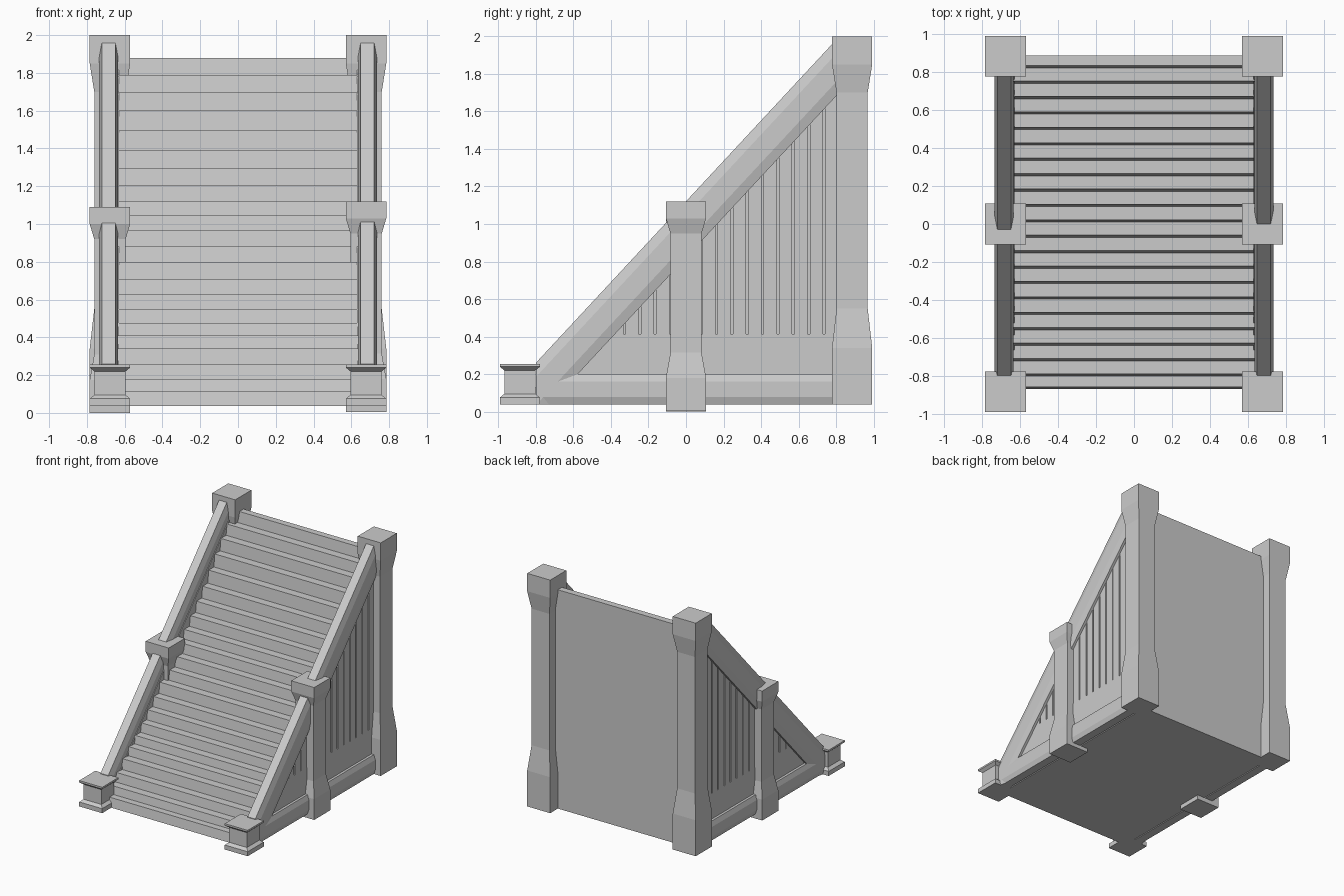
import bpy
import bmesh

cube = bpy.data.objects.get("Cube")
if cube:
    bpy.data.objects.remove(cube, do_unlink=True)

grey = bpy.data.materials.new("stone grey")
grey.use_nodes = True
grey.diffuse_color = (0.6, 0.6, 0.6, 1)
grey.node_tree.nodes["Principled BSDF"].inputs["Base Color"].default_value = (0.6, 0.6, 0.6, 1)


def loft(name, rings, floor=None):
    """Skin matching rings of points, cap both ends, optionally trim below floor."""
    bm = bmesh.new()
    loops = [[bm.verts.new(p) for p in ring] for ring in rings]
    n = len(loops[0])
    for a, b in zip(loops, loops[1:]):
        for i in range(n):
            j = (i + 1) % n
            bm.faces.new((a[i], a[j], b[j], b[i]))
    bm.faces.new(loops[0][::-1])
    bm.faces.new(loops[-1])
    if floor is not None:
        bmesh.ops.bisect_plane(bm, geom=bm.verts[:] + bm.edges[:] + bm.faces[:],
                               plane_co=(0, 0, floor), plane_no=(0, 0, 1), clear_inner=True)
        bmesh.ops.holes_fill(bm, edges=[e for e in bm.edges if e.is_boundary])
    bmesh.ops.recalc_face_normals(bm, faces=bm.faces[:])
    mesh = bpy.data.meshes.new(name)
    bm.to_mesh(mesh)
    bm.free()
    mesh.materials.append(grey)
    obj = bpy.data.objects.new(name, mesh)
    bpy.context.collection.objects.link(obj)
    return obj


def slab(name, outline, x0, x1):
    """Extrude a (y, z) outline between two x positions."""
    return loft(name, [[(x, y, z) for y, z in outline] for x in (x0, x1)])


def post(name, x, y, profile):
    """Square post from (height, half width) pairs."""
    corners = ((-1, -1), (1, -1), (1, 1), (-1, 1))
    loft(name, [[(x + i * w, y + j * w, z) for i, j in corners] for z, w in profile])


SLOPE = 1.076
BASE = 0.037
POST_X = 0.678
RAIL_X = 0.685
WIDE, SLIM = 0.107, 0.083


def rail_top(y):
    return 0.26 + SLOPE * (y + 0.8)


def rail(name, x, y0, y1, top, depth, chamfer, floor=None):
    """Chamfered beam with vertical end sections."""
    section = ((-0.036, 0), (0.036, 0), (0.05, -chamfer), (0.05, chamfer - depth),
               (0.036, -depth), (-0.036, -depth), (-0.05, chamfer - depth), (-0.05, -chamfer))
    loft(name, [[(x + dx, y, top(y) + dz) for dx, dz in section] for y in (y0, y1)], floor)


# Solid flight of steps with slightly raked risers
heights = [0.115, 0.18, 0.255, 0.34, 0.41, 0.475, 0.55, 0.63, 0.71, 0.80, 0.88,
           0.965, 1.045, 1.12, 1.205, 1.295, 1.39, 1.495, 1.60, 1.70, 1.79, 1.88]
outline, below = [], BASE
for i, z in enumerate(heights):
    y = -0.865 if i == 0 else -0.797 + 0.0813 * (i - 1)
    outline += [(y - 0.006, below), (y + 0.006, z)]
    below = z
outline += [(0.89, below), (0.89, BASE)]
slab("steps", outline, -0.64, 0.64)

# Side parts, repeated on both sides
grooves = [-0.41 + 0.0818 * i for i in range(15)]
for side, s in (("left", 1), ("right", -1)):
    # Posts: short at the foot, medium halfway, tall at the head
    post(f"{side}_foot_post", s * POST_X, -0.885,
         [(BASE, WIDE), (0.075, WIDE), (0.095, SLIM), (0.22, SLIM), (0.24, WIDE), (0.255, WIDE)])
    low, top = (0.005, 1.12) if s > 0 else (0, 1.09)
    post(f"{side}_middle_post", s * POST_X, 0,
         [(low, WIDE), (low + 0.175, WIDE), (low + 0.31, SLIM),
          (top - 0.17, SLIM), (top - 0.09, WIDE), (top, WIDE)])
    post(f"{side}_head_post", s * POST_X, 0.885,
         [(BASE, WIDE), (0.34, WIDE), (0.55, SLIM), (1.70, SLIM), (1.85, WIDE), (2.0, WIDE)])

    # Sloping handrail and level bottom rail
    rail(f"{side}_handrail", s * RAIL_X, -0.8, 0.81, rail_top, 0.30, 0.075, BASE)
    rail(f"{side}_bottom_rail", s * RAIL_X, -0.79, 0.82, lambda y: 0.20, 0.20 - BASE, 0.04)

    # Side wall: backing, plain lower panel, upright boards with gaps between
    slab(f"{side}_wall", [(-0.72, 0.06), (0.82, 0.06), (0.82, rail_top(0.82) - 0.15),
                          (-0.72, rail_top(-0.72) - 0.15)], s * 0.63, s * 0.675)
    slab(f"{side}_lower_panel", [(-0.68, 0.1), (0.82, 0.1), (0.82, 0.415), (-0.51, 0.415),
                                 (-0.68, rail_top(-0.68) - 0.15)], s * 0.66, s * 0.70)
    edges = [-0.51] + grooves + [0.83]
    for i, (a, b) in enumerate(zip(edges, edges[1:])):
        a, b = a + 0.006, b - 0.006
        slab(f"{side}_board_{i + 1}", [(a, 0.41), (b, 0.41), (b, rail_top(b) - 0.15),
                                       (a, rail_top(a) - 0.15)], s * 0.66, s * 0.70)
